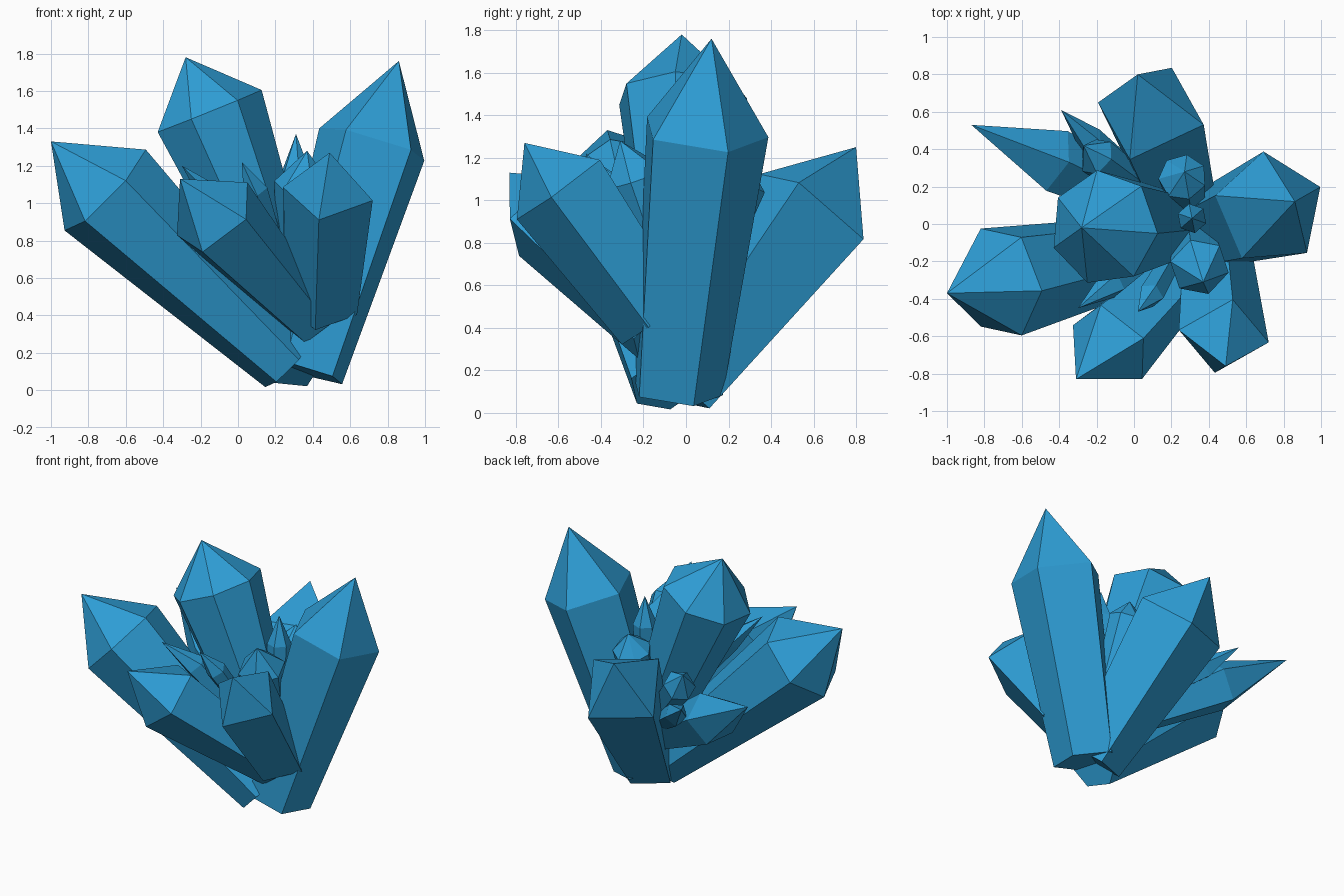
import bpy, bmesh
from mathutils import Vector

if "Cube" in bpy.data.objects:
    bpy.data.objects.remove(bpy.data.objects["Cube"])

blue = bpy.data.materials.new("crystal_blue")
blue.diffuse_color = (0.027, 0.34, 0.67, 1)
blue.use_nodes = True
blue.node_tree.nodes["Principled BSDF"].inputs["Base Color"].default_value = blue.diffuse_color


def crystal(name, sides, base, base_r, shoulder, shoulder_r, tip, corner):
    """Tapered prism from base to shoulder, closed by a point; corner turns the section."""
    base, shoulder, tip = Vector(base), Vector(shoulder), Vector(tip)
    axis = (shoulder - base).normalized()
    u = Vector(corner) - shoulder
    u = (u - axis * u.dot(axis)).normalized()
    v = axis.cross(u)
    bm = bmesh.new()
    from math import cos, sin, tau
    rings = []
    for centre, r in ((base, base_r), (shoulder, shoulder_r)):
        rings.append([bm.verts.new(centre + r * (u * cos(tau * i / sides) + v * sin(tau * i / sides)))
                      for i in range(sides)])
    low, high = rings
    top = bm.verts.new(tip)
    bm.faces.new(low[::-1])
    for i in range(sides):
        j = (i + 1) % sides
        bm.faces.new((low[i], low[j], high[j], high[i]))
        bm.faces.new((high[i], high[j], top))
    bm.normal_update()
    mesh = bpy.data.meshes.new(name)
    bm.to_mesh(mesh)
    bm.free()
    mesh.materials.append(blue)
    bpy.context.collection.objects.link(bpy.data.objects.new(name, mesh))


# Large crystals
crystal("left_crystal", 6, (0.265, -0.10, 0.135), 0.17,
        (-0.71, -0.31, 1.07), 0.31, (-1.0, -0.37, 1.33), (-0.49, -0.36, 1.30))
crystal("centre_crystal", 7, (0.36, 0.0, 0.2), 0.14,
        (-0.16, -0.02, 1.49), 0.31, (-0.28, -0.02, 1.78), (0.12, -0.05, 1.61))
crystal("right_crystal", 5, (0.36, -0.05, 0.10), 0.225,
        (0.725, 0.08, 1.32), 0.31, (0.86, 0.12, 1.76), (1.0, 0.2, 1.22))
crystal("back_crystal", 4, (0.30, -0.04, 0.115), 0.19,
        (0.09, 0.59, 0.97), 0.31, (0.02, 0.80, 1.25), (0.37, 0.53, 1.08))
crystal("front_left_crystal", 5, (0.40, -0.14, 0.36), 0.14,
        (-0.12, -0.64, 0.93), 0.25, (-0.31, -0.83, 1.13), (0.05, -0.81, 0.90))
crystal("front_right_crystal", 4, (0.45, -0.15, 0.43), 0.19,
        (0.48, -0.60, 1.05), 0.245, (0.49, -0.76, 1.27), (0.72, -0.63, 1.01))
crystal("back_left_crystal", 5, (0.20, 0.05, 0.40), 0.11,
        (-0.44, 0.34, 0.80), 0.18, (-0.87, 0.53, 1.07), (-0.42, 0.49, 0.85))

# Small crystals filling the middle: name, sides, shoulder, radius, tip
small = (
    ("thin_back_shard", 5, (-0.23, 0.44, 0.81), 0.08, (-0.39, 0.61, 0.95)),
    ("low_back_shard", 6, (-0.20, 0.36, 0.98), 0.11, (-0.27, 0.42, 1.10)),
    ("round_back_shard", 7, (0.26, 0.25, 1.08), 0.13, (0.27, 0.28, 1.20)),
    ("upright_spike", 6, (0.31, 0.03, 1.17), 0.08, (0.31, 0.03, 1.37)),
    ("round_front_shard", 6, (0.35, -0.23, 1.10), 0.16, (0.37, -0.31, 1.28)),
    ("thin_left_shard", 5, (-0.12, -0.32, 1.03), 0.08, (-0.30, -0.45, 1.20)),
    ("thin_front_shard", 5, (0.09, -0.38, 1.07), 0.07, (0.02, -0.47, 1.22)),
)
for name, sides, shoulder, r, tip in small:
    corner = Vector(shoulder) + Vector((0.3, -0.1, 0.1))
    crystal(name, sides, (0.31, 0.0, 0.4), r * 0.6, shoulder, r, tip, corner)
